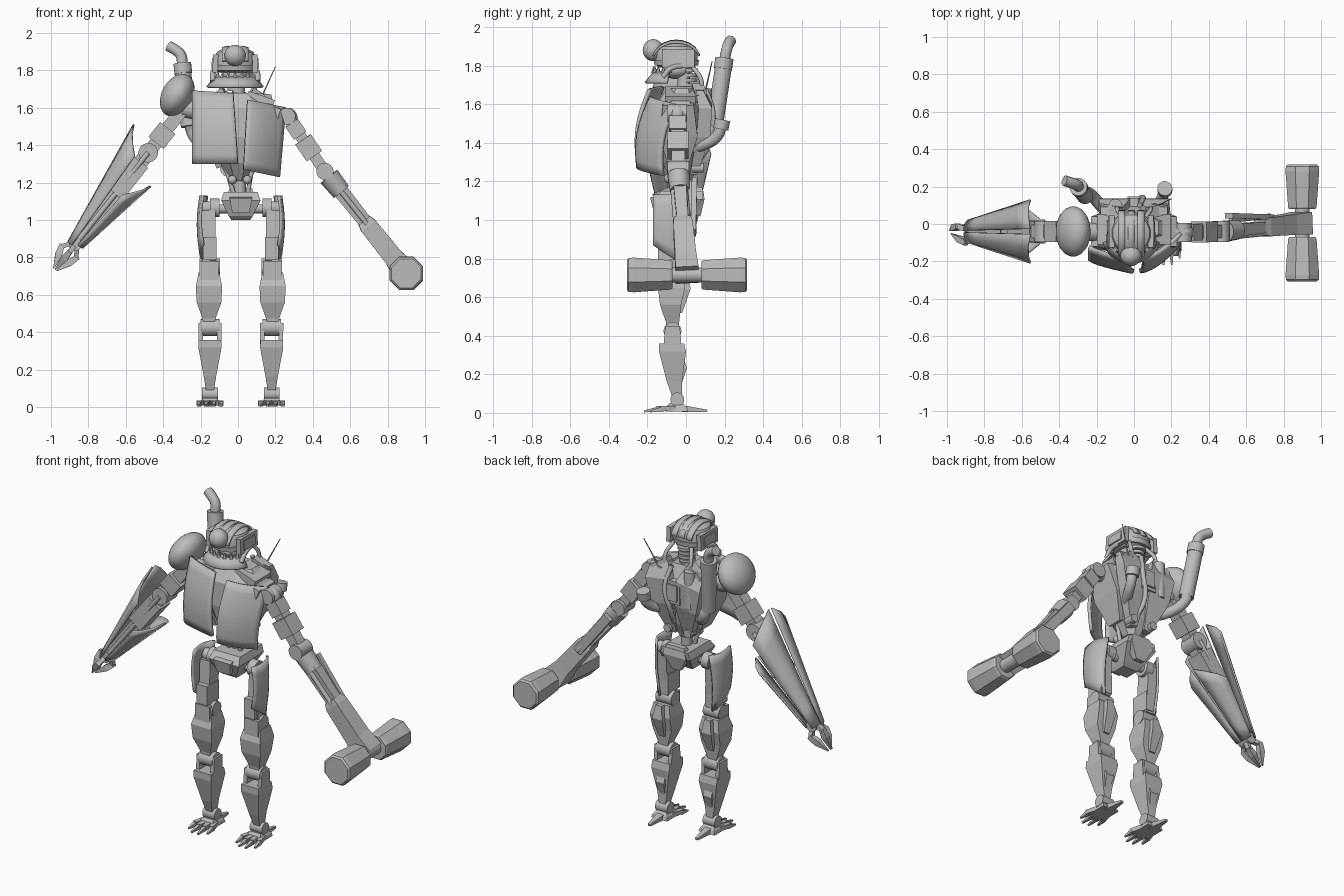
import bpy, math
from mathutils import Vector as V, Matrix

if "Cube" in bpy.data.objects:
    bpy.data.objects.remove(bpy.data.objects["Cube"])

grey = bpy.data.materials.new("grey metal")
grey.use_nodes = True
COL = (0.5, 0.5, 0.5, 1)
grey.diffuse_color = COL
grey.node_tree.nodes["Principled BSDF"].inputs["Base Color"].default_value = COL


def make(name, verts, faces, smooth=True, thick=0):
    me = bpy.data.meshes.new(name)
    me.from_pydata(verts, [], faces)
    me.materials.append(grey)
    ob = bpy.data.objects.new(name, me)
    bpy.context.collection.objects.link(ob)
    if thick:
        mod = ob.modifiers.new("thickness", "SOLIDIFY")
        mod.thickness, mod.offset = thick, 0
    if smooth:
        bpy.ops.object.select_all(action="DESELECT")
        ob.select_set(True)
        bpy.context.view_layer.objects.active = ob
        bpy.ops.object.shade_smooth_by_angle(angle=math.radians(32))
    return ob


def loft(name, p0, p1, stations, n=4, smooth=False):
    """Rings (t, half width, half depth, depth shift) along a line; depth runs along y."""
    p0, p1 = V(p0), V(p1)
    d = (p1 - p0).normalized()
    up = V((0, 0, 1)) if abs(d.y) > 0.9 else V((0, 1, 0))
    v = (up - d * up.dot(d)).normalized()
    u = v.cross(d)
    k = 1 / math.cos(math.pi / n) if n < 10 else 1
    verts = []
    for st in stations:
        t, a, b = st[:3]
        c = p0.lerp(p1, t) + v * (st[3] if len(st) > 3 else 0)
        for i in range(n):
            w = 2 * math.pi * (i + 0.5) / n
            verts.append(c + u * a * k * math.cos(w) + v * b * k * math.sin(w))
    m = len(stations)
    faces = [(j * n + i, j * n + (i + 1) % n, (j + 1) * n + (i + 1) % n, (j + 1) * n + i)
             for j in range(m - 1) for i in range(n)]
    faces += [tuple(range(n))[::-1], tuple(range((m - 1) * n, m * n))]
    return make(name, verts, faces, smooth)


def beam(name, p0, p1, a, b, c=1.0):
    loft(name, p0, p1, [(0, a, b), (1, a * c, b * c)])


def cyl(name, p0, p1, r, r2=None, n=20):
    r2 = r if r2 is None else r2
    loft(name, p0, p1, [(0, r, r), (1, r2, r2)], n, True)


def pin(name, p, r, h, axis=(0, 1, 0)):
    cyl(name, V(p) - V(axis) * h, V(p) + V(axis) * h, r)


def ball(name, c, size, tilt=0):
    rot = Matrix.Rotation(tilt, 3, "Y")
    st = [(0.5 - math.cos(a) / 2, math.sin(a), math.sin(a))
          for a in (math.pi * (i + 0.02) / 12.04 for i in range(13))]
    ob = loft(name, (0, 0, -1), (0, 0, 1), st, 24, True)
    for vert in ob.data.vertices:
        vert.co = V(c) + rot @ (vert.co * V(size))


def tube(name, pts, r):
    cu = bpy.data.curves.new(name, "CURVE")
    cu.dimensions, cu.bevel_depth, cu.bevel_resolution, cu.use_fill_caps = "3D", r, 3, True
    cu.resolution_u = 6
    sp = cu.splines.new("BEZIER")
    sp.bezier_points.add(len(pts) - 1)
    for bp, p in zip(sp.bezier_points, pts):
        bp.co, bp.handle_left_type, bp.handle_right_type = p, "AUTO", "AUTO"
    cu.materials.append(grey)
    bpy.context.collection.objects.link(bpy.data.objects.new(name, cu))


def shell(name, fn, nu=10, nv=8, thick=0.015):
    verts = [fn(i / nu, j / nv) for j in range(nv + 1) for i in range(nu + 1)]
    w = nu + 1
    faces = [(j * w + i, j * w + i + 1, (j + 1) * w + i + 1, (j + 1) * w + i)
             for j in range(nv) for i in range(nu)]
    make(name, verts, faces, True, thick)


# Head: banded dome, visor rim, jaw with teeth, lamp
H = V((-0.015, -0.05, 0))
loft("skull", H + V((0, 0, 1.79)), H + V((0, 0, 1.925)),
     [(0, .09, .09), (.1, .112, .108), (.55, .114, .114), (.8, .1, .1), (.95, .065, .07), (1, .03, .04)], 16, True)
for i in (-1, 0, 1):
    def band(u, v):
        x, a = i * .052 + (u - .5) * .036, (v - .5) * 2.7
        return H + V((x, .122 * math.sin(a), 1.83 + .1 * math.cos(a) * math.sqrt(1 - (x / .16) ** 2)))
    shell("skull_band", band, 2, 10, .01)
loft("brow_rim", H + V((0, 0, 1.80)), H + V((0, 0, 1.83)), [(0, .116, .115), (1, .118, .12)], 16, True)
ball("lamp", (-.016, -.17, 1.88), (.057, .055, .057))
for s in (-1, 1):
    beam("ear_block", H + V((s * .108, .01, 1.79)), H + V((s * .104, .01, 1.885)), .014, .085)
    beam("ear_panel", H + V((s * .123, .01, 1.81)), H + V((s * .119, .01, 1.865)), .005, .055)
    tube("jaw_hinge", [H + V((s * .11, .03, 1.80)), H + V((s * .12, -.03, 1.785)), H + V((s * .12, -.07, 1.74))], .014)


def jaw(u, v):
    a = (u - .5) * 2.6
    r = .155 - .045 * v
    return V((-.015 + r * math.sin(a), -.055 - r * math.cos(a), 1.71 + .055 * v))


shell("jaw_guard", jaw, 12, 2, .012)
for i in range(9):
    p = jaw(i / 8, .95)
    cyl("tooth", p, p + V((0, 0, .032)), .012, .003, 6)
ball("face_core", (-.015, -.05, 1.775), (.07, .075, .045))

# Neck and spine
for i in range(7):
    pin("neck_ring", (-.01, -.01 + .004 * i, 1.62 + i * .026), .05 - .003 * (i % 2), .009, (0, 0, 1))
cyl("spine", (.01, -.02, 1.12), (0, -.01, 1.8), .033)
for s in (-1, 1):
    tube("neck_cable", [(s * .06, .03, 1.8), (s * .09, .08, 1.72), (s * .07, .07, 1.62)], .012)
    cyl("waist_piston", (.015 + s * .035, -.05, 1.13), (s * .09, -.06, 1.36), .012)
    ball("waist_joint", (.01 + s * .04, -.09, 1.215), (.024, .024, .024))
    pin("back_joint", (s * .07, .06, 1.27), .025, .03)

# Torso core, back plates and collar
loft("torso_core", (0, 0, 1.21), (0, 0, 1.68),
     [(0, .045, .05, -.02), (.2, .1, .1, -.03), (.5, .18, .13, -.03), (.82, .21, .125, -.03), (1, .13, .08, -.02)], 8)
for s in (-1, 1):
    loft("back_plate", (s * .05, .07, 1.24), (s * .12, .07, 1.68),
         [(0, .025, .02, -.03), (.45, .075, .035, .02), (.8, .085, .035, .03), (1, .06, .02, 0)])
    loft("flank_plate", (s * .10, -.04, 1.28), (s * .21, -.04, 1.6),
         [(0, .015, .05), (.5, .025, .1), (1, .02, .08)])
    beam("collar", (s * .05, -.03, 1.67), (s * .19, -.03, 1.62), .022, .08)
    beam("collar_rib", (s * .07, .06, 1.69), (s * .17, .08, 1.63), .022, .03)
beam("back_box", (-.0, .1, 1.46), (-.0, .1, 1.60), .05, .035)
beam("back_box_lid", (-.0, .138, 1.48), (-.0, .138, 1.58), .035, .008)
cyl("back_tank", (-.1, .1, 1.45), (-.1, .1, 1.68), .035)
tube("back_cable", [(.03, .1, 1.68), (.05, .14, 1.55), (.02, .12, 1.4), (.04, .05, 1.28)], .014)
shell("right_chest_plate", lambda u, v: V((-.24 + .24 * u - .025 * v * u, -.18 - .07 * u ** .7 - .015 * math.sin(
    math.pi * v) + .06 * v * v, 1.30 + .39 * v - .015 * u * v)), thick=.02)
shell("left_chest_plate", lambda u, v: V((.028 + .19 * u + .022 * v + .01 * u * v, -.248 + .13 * u ** 1.6 - .015 * math.sin(
    math.pi * v) + .07 * v * v, 1.27 + .37 * v - .04 * u)), thick=.02)

# Exhausts and antenna
tube("tall_exhaust_bend", [(-.26, .155, 1.53), (-.24, .165, 1.46), (-.17, .09, 1.39), (-.08, 0, 1.37)], .032)
cyl("tall_exhaust", (-.262, .15, 1.5), (-.295, .195, 1.80), .044)
pin("exhaust_collar", (-.295, .195, 1.81), .048, .028, (-.1, .14, .98))
tube("exhaust_tip", [(-.297, .2, 1.83), (-.305, .21, 1.88), (-.335, .22, 1.91), (-.372, .232, 1.93)], .029)
tube("short_exhaust", [(.165, .18, 1.5), (.16, .165, 1.44), (.12, .08, 1.385), (.06, 0, 1.37)], .03)
pin("short_exhaust_rim", (.165, .185, 1.495), .04, .025, (0, .2, .98))
cyl("antenna", (.1, .085, 1.6), (.2, .135, 1.82), .005, .002, 6)
pin("antenna_base", (.11, .08, 1.63), .03, .025, (0, 0, 1))

# Pelvis
loft("pelvis", (.015, -.03, 1.0), (.015, -.03, 1.15),
     [(0, .05, .045, -.03), (.15, .065, .07, -.03), (.7, .105, .125, -.01), (1, .09, .11, .01)])
beam("pelvis_front_plate", (.015, -.155, 1.04), (.015, -.17, 1.12), .045, .012, 1.35)
loft("pelvis_tail", (.015, .06, 1.02), (.015, .07, 1.17), [(0, .03, .015), (.6, .08, .03), (1, .06, .015)])
cyl("hip_axle", (-.2, -.05, 1.06), (.23, -.05, 1.06), .024)

# Legs
for s in (-1, 1):
    x = .015 + s * .165

    def at(dx, y, z):
        return V((x + s * dx, y, z))
    pin("hip_joint", at(-.025, -.05, 1.065), .05, .025, (1, 0, 0))
    pin("hip_cap", at(.01, -.05, 1.065), .036, .03, (1, 0, 0))
    beam("thigh_bone", at(.004, -.075, .78), at(.006, -.06, 1.05), .036, .045)
    shell("thigh_guard", lambda u, v: at(.05 + .014 * math.sin(3.14 * v) - .035 * (2 * u - 1) ** 2 * (.4 + .6 * u),
          -.17 + .15 * u - .03 * v * (1 - u) + .03 * v, .87 + .26 * v - .1 * u * (1 - v)), 8, 6, .014)
    beam("thigh_block", at(.0, -.085, .79), at(.0, -.085, .91), .036, .06)
    pin("knee_joint", at(0, -.075, .75), .045, .055, (1, 0, 0))
    beam("knee_block", at(.005, -.09, .68), at(.005, -.09, .78), .05, .045)
    loft("upper_shin", at(.005, -.07, .43), at(.005, -.07, .72),
         [(0, .025, .03, 0), (.15, .035, .035, .0), (.45, .066, .055, -.01), (.75, .07, .07, -.005), (1, .055, .05, -.0)])
    loft("calf_fin", at(.005, .0, .52), at(.005, -.01, .72), [(0, .02, .01, -.03), (.6, .035, .03), (1, .02, .02)])
    pin("lower_joint", at(0, -.07, .425), .046, .05, (1, 0, 0))
    for e in (-1, 1):
        beam("shin_fork", at(e * .048, -.07, .32), at(e * .052, -.07, .45), .013, .048, .8)
    loft("lower_shin", at(0, -.06, .08), at(0, -.06, .36),
         [(0, .02, .025, .015), (.3, .033, .04, 0), (.85, .062, .07, -.01), (1, .06, .065, -.015)])
    loft("heel_spur", at(0, -.02, .13), at(0, -.02, .36), [(0, .012, .01, -.02), (.45, .03, .035, -.01), (1, .018, .01, -.03)])
    pin("ankle_joint", at(0, -.045, .07), .036, .042, (1, 0, 0))
    loft("foot_base", at(0, -.05, .008), at(0, -.05, .05), [(0, .055, .06), (.5, .05, .055), (1, .035, .035)])
    for dx in (-.065, -.022, .022, .065):
        reach = -.235 + abs(dx) * .8
        beam("toe", at(dx * .55, -.06, .022), at(dx * .9, (reach - .06) * .55, .022), .016, .014, .9)
        beam("toe_tip", at(dx * .88, (reach - .06) * .5, .019), at(dx, reach, .008), .013, .014, .35)
    beam("heel_toe", at(0, -.02, .022), at(0, .11, .01), .025, .018, .35)

# Left arm: bare joints, forearm rods, double-headed hammer
S, E, W = V((.262, -.045, 1.555)), V((.465, -.04, 1.26)), V((.9, .005, .715))
cyl("left_shoulder_axle", (.16, -.045, 1.56), S, .04)
pin("left_shoulder_joint", S, .045, .05)
ball("left_shoulder_ball", S + V((.018, 0, .0)), (.036, .04, .048), -.5)
beam("left_arm_link", S, E, .03, .035)
beam("left_arm_block", S.lerp(E, .42), S.lerp(E, .72), .05, .055)
beam("left_arm_sleeve", S.lerp(E, .12), S.lerp(E, .35), .04, .045)
pin("left_elbow", E, .046, .055)
cyl("left_forearm_cuff", E.lerp(W, .05), E.lerp(W, .2), .058, .052)
beam("left_forearm_core", E.lerp(W, .1), E.lerp(W, .55), .042, .034, .85)
for e in (-1, 1):
    off = V((0, .045 * e + .01, 0))
    cyl("forearm_rod", E.lerp(W, .12) + off, E.lerp(W, .6) + off, .014)
beam("forearm_side_plate", E.lerp(W, .1) + V((.0, .08, 0)), E.lerp(W, .6) + V((0, .05, 0)), .028, .014)
loft("hammer_handle", E.lerp(W, .48), W, [(0, .038, .04), (.1, .048, .05), (.7, .052, .055), (1, .07, .06)])
for e in (-1, 1):
    loft("hammer_head", W + V((0, .075 * e, 0)), W + V((0, .312 * e, 0)),
         [(0, .07, .07), (.04, .076, .076), (.85, .09, .09), (.96, .088, .088), (1, .078, .078)], 8)
pin("hammer_axle", W, .04, .1)

# Right arm: domed pad, shielded forearm, claw
S, E, W = V((-.29, -.04, 1.6)), V((-.48, -.04, 1.36)), V((-.87, -.04, .87))
D = (W - E).normalized()
N, Y = V((-D.z, 0, D.x)), V((0, 1, 0))
N = N if N.z > 0 else -N
ball("shoulder_pad", (-.325, -.04, 1.668), (.083, .135, .122), .5)
cyl("right_shoulder_axle", (-.16, -.045, 1.57), S, .05)
beam("right_arm_link", S, E, .035, .035)
beam("right_arm_block", S.lerp(E, .45), S.lerp(E, .78), .052, .055)
pin("right_elbow", E, .052, .055)
beam("right_forearm_core", E, W, .04, .035, .7)
beam("right_forearm_box", E.lerp(W, .1), E.lerp(W, .45), .05, .055)
for e in (-1, 1):
    cyl("right_forearm_rod", E + Y * .05 * e, W + Y * .022 * e, .014)
pin("wrist", W, .035, .04)
for side, start, end in ((1, -.07, .64), (-1, .13, .62)):
    for e in (-1, 1):
        def shield(u, v):
            a = math.radians(4 + 66 * u)
            L = start + (end - start) * v + .13 * u * (1 - v)
            k = (.75 - L) / .82
            hgt, wid = .02 + .135 * k, .04 + .165 * k
            return E + D * L + N * side * hgt * math.cos(a) + Y * e * wid * math.sin(a)
        shell("forearm_shield", shield, 3, 6, .01)
    beam("shield_strut", E.lerp(W, .4), E.lerp(W, .45) + N * side * .075, .012, .012)
for i in range(3):
    a = 2 * math.pi * i / 3 + .5
    out = N * math.cos(a) + Y * math.sin(a)
    knuckle = W + D * .06 + out * .062
    beam("claw_base", W + out * .015, knuckle, .012, .014)
    loft("claw_finger", knuckle - D * .015, W + D * .172 + out * .012, [(0, .014, .014), (.4, .019, .017), (1, .003, .003)])
